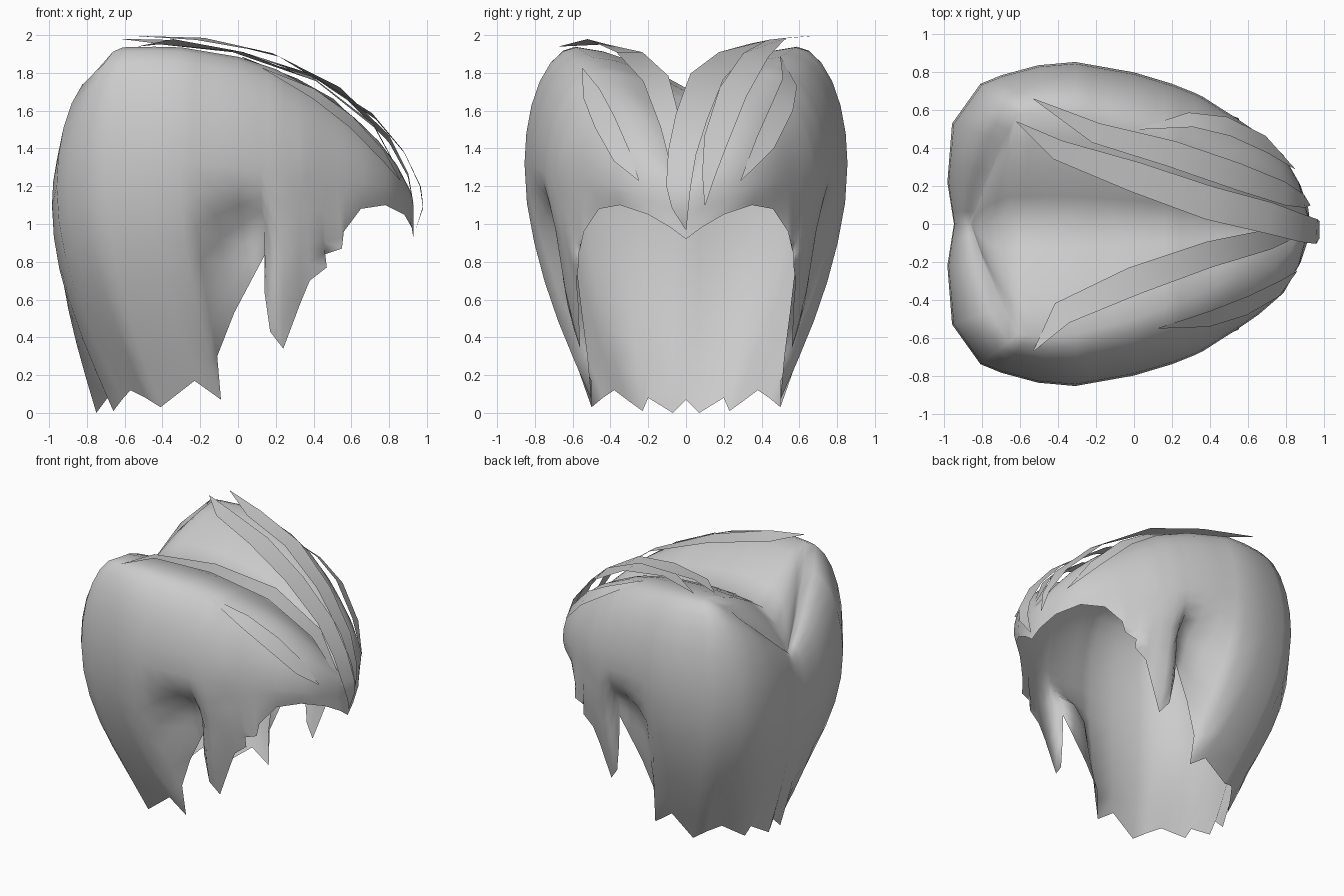
import bpy, math
from mathutils import Vector

hair = bpy.data.materials.new("hair_grey")
hair.diffuse_color = (0.6, 0.6, 0.6, 1)


def make_object(name, verts, faces):
    mesh = bpy.data.meshes.new(name)
    mesh.from_pydata(verts, [], faces)
    mesh.materials.append(hair)
    for p in mesh.polygons:
        p.use_smooth = True
    ob = bpy.data.objects.new(name, mesh)
    bpy.context.collection.objects.link(ob)
    return ob


def sample(points, u):
    i = min(int(u), len(points) - 2)
    return Vector(points[i]).lerp(Vector(points[i + 1]), u - i)


# Widest line of one half, from the middle of the back to the middle of the brow
outline = [(-.95, 0, 1.1), (-.985, .22, 1.1), (-.96, .53, 1.2), (-.81, .74, 1.28),
           (-.59, .83, 1.3), (-.31, .855, 1.32), (0, .80, 1.3), (.2, .74, 1.27),
           (.35, .68, 1.25), (.49, .59, 1.24), (.63, .50, 1.22), (.78, .38, 1.2),
           (.87, .22, 1.15), (.93, 0, 1.06)]
# Crest of the lobe beside the parting
ridge = [(-.86, 0, 1.38), (-.79, .21, 1.58), (-.69, .44, 1.82), (-.61, .58, 1.935),
         (-.5, .59, 1.94), (-.3, .58, 1.935), (0, .50, 1.885), (.2, .43, 1.82),
         (.35, .37, 1.74), (.49, .30, 1.66), (.6, .24, 1.58), (.72, .17, 1.46),
         (.82, .10, 1.33), (.89, 0, 1.2)]
# Bottom of the parting valley
valley = [(-.86, 0, 1.38), (-.84, 0, 1.44), (-.77, 0, 1.57), (-.66, 0, 1.67), (-.5, 0, 1.71),
          (-.3, 0, 1.72), (0, 0, 1.70), (.2, 0, 1.66), (.35, 0, 1.6), (.49, 0, 1.53),
          (.6, 0, 1.46), (.72, 0, 1.37), (.82, 0, 1.27), (.89, 0, 1.2)]
# Ragged hem: position along the outline, then x, y, z
hem = [(0, -.74, 0, .07), (.3, -.75, .07, 0), (1, -.69, .2, .08), (1.3, -.66, .23, .01),
       (2, -.61, .32, .075), (2.4, -.57, .38, .12), (3, -.49, .44, .08), (3.5, -.41, .5, .03),
       (4.3, -.23, .5, .17), (5, -.09, .5, .07), (5.25, -.11, .52, .3), (5.6, -.02, .55, .53),
       (6, .07, .57, .7), (6.6, .15, .59, .85), (6.8, .14, .61, .64), (7, .17, .59, .43),
       (7.3, .24, .56, .34), (7.8, .33, .57, .58), (8.1, .38, .58, .7), (8.6, .47, .57, .77),
       (8.8, .46, .57, .84), (9.3, .55, .56, .87), (9.6, .56, .54, .96), (10.2, .65, .46, 1.08),
       (11.1, .78, .35, 1.1), (12, .88, .2, 1.05), (12.6, .92, .08, .98), (13, .93, 0, .92)]

LOW, UP, IN = 6, 6, 4


def bump(p, x, z, rx, rz):
    return math.exp(-((p.x - x) / rx) ** 2 - ((p.z - z) / rz) ** 2)


def column(u, x, y, z):
    h, o, r, v = Vector((x, y, z)), sample(outline, u), sample(ridge, u), sample(valley, u)
    pts = []
    for k in range(LOW):                      # side wall, curving in to the hem
        t = k / LOW
        p = h.lerp(o, math.sin(t * math.pi / 2))
        p.z = h.z + (o.z - h.z) * t
        if k:                                 # hollows behind the ear and at the temple
            dent = .15 * bump(p, .01, .9, .15, .19) + .03 * bump(p, .5, 1.2, .15, .15)
            p.y = max(p.y - dent, min(p.y, h.y + .015 * k))
        pts.append(p)
    for k in range(UP):                       # rounded shoulder up to the crest
        a = k / UP * math.pi / 2
        p = o.lerp(r, 1 - math.cos(a))
        p.z = o.z + (r.z - o.z) * math.sin(a)
        pts.append(p)
    for k in range(IN + 1):                   # inner slope down to the parting
        s = k / IN
        p = r.lerp(v, s)
        p.z = r.z + (v.z - r.z) * s ** 1.6
        pts.append(p)
    return pts


# Main hair shell: one half, mirrored
rows = LOW + UP + IN + 1
verts = [p for c in hem for p in column(*c)]
faces = [((i + 1) * rows + j, i * rows + j, i * rows + j + 1, (i + 1) * rows + j + 1)
         for i in range(len(hem) - 1) for j in range(rows - 1)]
shell = make_object("hair_shell", verts, faces)
mirror = shell.modifiers.new("mirror", 'MIRROR')
mirror.use_axis = (False, True, False)
mirror.merge_threshold = 0.002


# Loose locks: flat tapering ribbons lying over the shell (x, y, z, width)
def lock(name, path, lean=1.15):
    pts = [Vector(p[:3]) for p in path]
    n = len(pts)
    vs = []
    for i, p in enumerate(pts):
        tangent = pts[min(i + 1, n - 1)] - pts[max(i - 1, 0)]
        # lean the ribbon towards the parting near the crown
        f = lean * max(0, min(1, (.8 - p.x) / .8))
        side = tangent.cross(p - Vector((-.1, p.y * f, .95))).normalized()
        half = max(path[i][3], .004) / 2
        vs += [p - side * half, p + side * half]
    make_object(name, vs, [(2 * i, 2 * i + 2, 2 * i + 3, 2 * i + 1) for i in range(n - 1)])


lock("centre_lock", [(-.62, .54, 1.98, 0), (-.4, .39, 1.965, .11), (0, .25, 1.91, .16),
                     (.4, .11, 1.78, .18), (.72, .03, 1.57, .17), (.88, -.02, 1.38, .15),
                     (.965, -.04, 1.2, .13), (.98, -.03, 1.09, .09), (.94, 0, .97, 0)])
lock("inner_lock", [(-.53, .66, 1.995, 0), (-.2, .48, 1.98, .11), (.2, .37, 1.895, .14),
                    (.55, .25, 1.7, .15), (.8, .16, 1.45, .13), (.9, .12, 1.26, .07),
                    (.93, .1, 1.1, 0)])
lock("opposite_lock", [(-.53, -.67, 1.94, 0), (-.38, -.47, 1.965, .13), (0, -.3, 1.91, .15),
                       (.4, -.16, 1.77, .14), (.72, -.08, 1.52, .11), (.92, -.04, 1.15, 0)])
# Locks over the temples
lock("left_temple_lock", [(.02, .5, 1.885, 0), (.3, .55, 1.75, .09), (.5, .515, 1.63, .12),
                          (.7, .42, 1.43, .11), (.85, .29, 1.23, 0)], 0)
lock("right_temple_lock", [(.13, -.55, 1.825, 0), (.4, -.5, 1.69, .1), (.6, -.43, 1.54, .12),
                           (.77, -.34, 1.36, .1), (.86, -.25, 1.23, 0)], 0)
